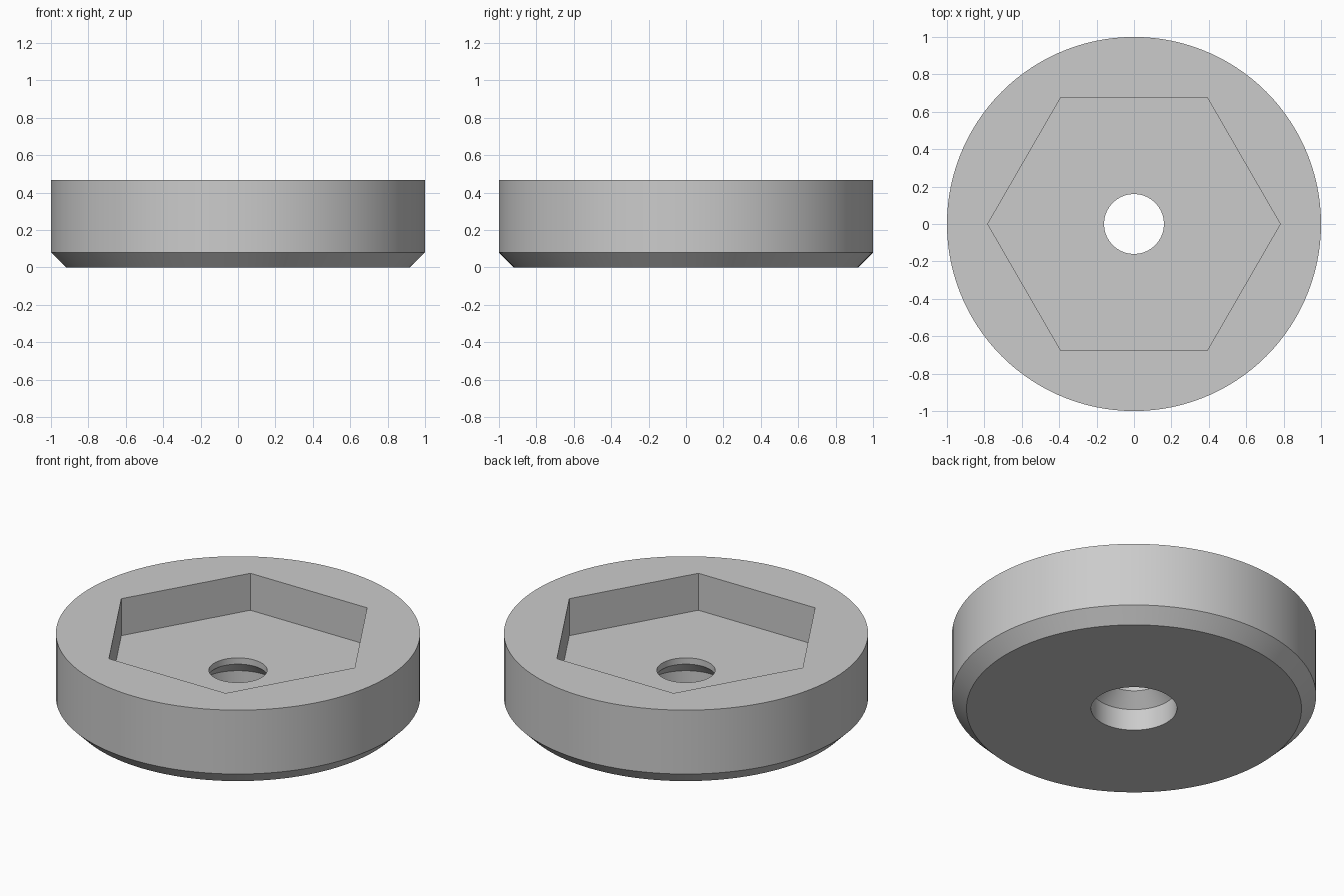
import bpy
import bmesh
import math

cube = bpy.data.objects.get("Cube")
if cube:
    bpy.data.objects.remove(cube, do_unlink=True)

SEGMENTS = 120        # multiple of six, so the hexagon corners land on vertices


def round_radius(r):
    return lambda a: r


def hex_radius(corner):
    """Distance from the centre to a hexagon's outline, with corners on the x axis."""
    flat = corner * math.cos(math.pi / 6)
    return lambda a: flat / math.cos(a % (math.pi / 3) - math.pi / 6)


# Closed section: bottom, chamfer, rim, hexagonal pocket, stepped through-hole
section = [
    (round_radius(0.236), 0.0),
    (round_radius(0.92), 0.0),
    (round_radius(1.0), 0.08),
    (round_radius(1.0), 0.467),
    (hex_radius(0.782), 0.467),
    (hex_radius(0.782), 0.243),
    (round_radius(0.16), 0.243),
    (round_radius(0.16), 0.205),
    (round_radius(0.236), 0.13),
]

bm = bmesh.new()
rings = []
for radius, z in section:
    ring = []
    for i in range(SEGMENTS):
        a = math.tau * i / SEGMENTS
        r = radius(a)
        ring.append(bm.verts.new((r * math.cos(a), r * math.sin(a), z)))
    rings.append(ring)

# Join each ring to the next, and the last back to the first
for k, low in enumerate(rings):
    high = rings[(k + 1) % len(rings)]
    for i in range(SEGMENTS):
        j = (i + 1) % SEGMENTS
        bm.faces.new((low[i], low[j], high[j], high[i]))
bmesh.ops.recalc_face_normals(bm, faces=bm.faces)

mesh = bpy.data.meshes.new("hex_pocket_disc")
bm.to_mesh(mesh)
bm.free()
disc = bpy.data.objects.new("hex_pocket_disc", mesh)
bpy.context.collection.objects.link(disc)

# Plain grey material
grey = bpy.data.materials.new("light grey")
grey.use_nodes = True
colour = (0.6, 0.6, 0.6, 1.0)
grey.diffuse_color = colour
grey.node_tree.nodes["Principled BSDF"].inputs["Base Color"].default_value = colour
mesh.materials.append(grey)

# Smooth round walls, crisp edges
bpy.ops.object.select_all(action="DESELECT")
disc.select_set(True)
bpy.context.view_layer.objects.active = disc
bpy.ops.object.shade_smooth_by_angle(angle=math.radians(30))
